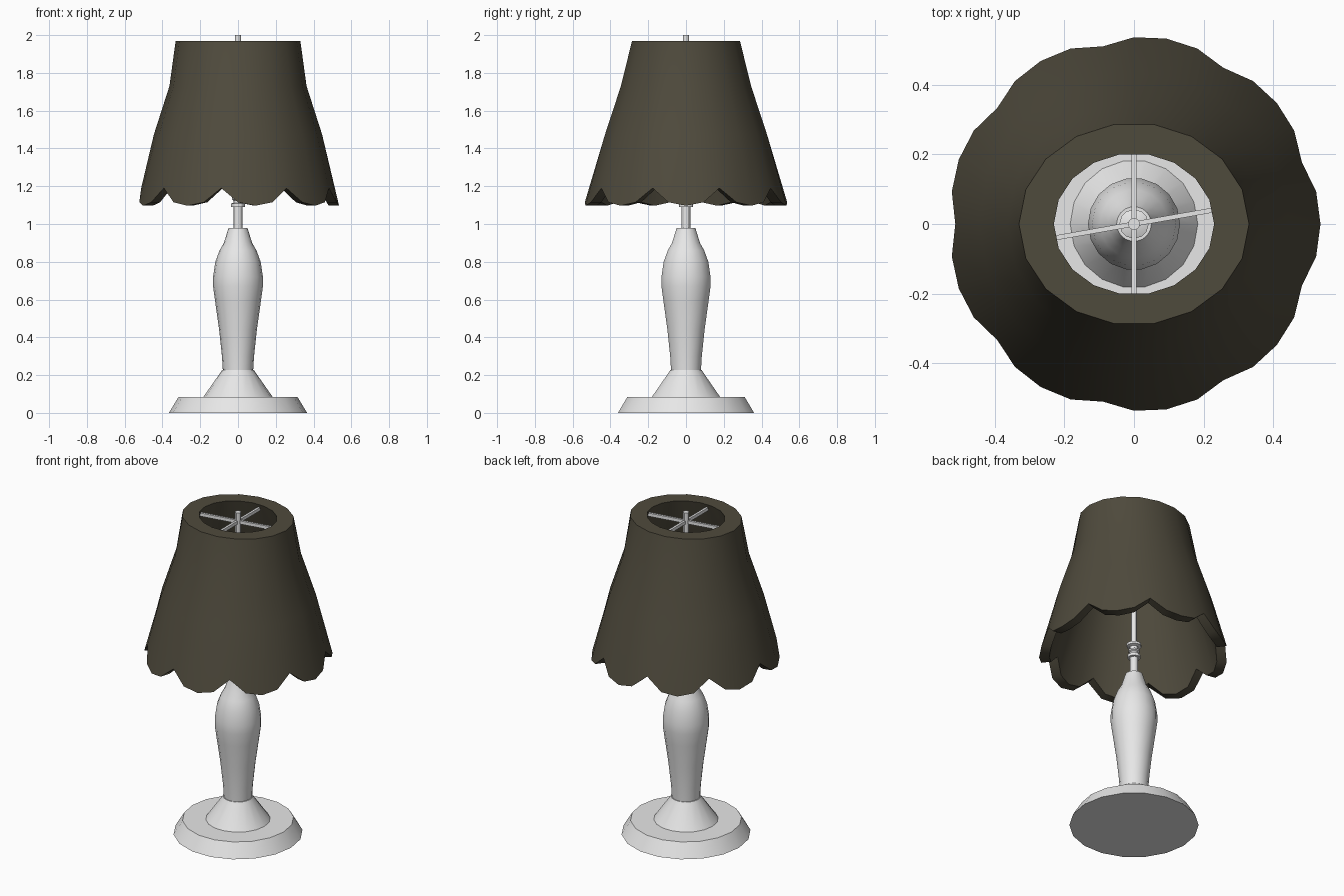
import bpy, bmesh, math
from mathutils import Matrix

if "Cube" in bpy.data.objects:
    bpy.data.objects.remove(bpy.data.objects["Cube"])


def material(name, rgb):
    m = bpy.data.materials.new(name)
    m.diffuse_color = (*rgb, 1)
    m.use_nodes = True
    m.node_tree.nodes["Principled BSDF"].inputs["Base Color"].default_value = m.diffuse_color
    return m


GREY = material("pale grey", (0.8, 0.8, 0.8))
BROWN = material("dark brown", (0.078, 0.069, 0.046))


def finish(name, bm, mat, angle=30):
    bmesh.ops.recalc_face_normals(bm, faces=bm.faces)
    me = bpy.data.meshes.new(name)
    bm.to_mesh(me)
    bm.free()
    ob = bpy.data.objects.new(name, me)
    bpy.context.collection.objects.link(ob)
    me.materials.append(mat)
    bpy.ops.object.select_all(action='DESELECT')
    ob.select_set(True)
    bpy.context.view_layer.objects.active = ob
    bpy.ops.object.shade_smooth_by_angle(angle=math.radians(angle))
    return ob


def skin(bm, rings, loop=False):
    n = len(rings[0])
    pairs = list(zip(rings, rings[1:]))
    if loop:
        pairs.append((rings[-1], rings[0]))
    for a, b in pairs:
        for i in range(n):
            j = (i + 1) % n
            bm.faces.new((a[i], a[j], b[j], b[i]))


def lathe(name, profile, sides=18):
    bm = bmesh.new()
    rings = []
    for r, z in profile:
        rings.append([bm.verts.new((r * math.cos(math.tau * i / sides),
                                    r * math.sin(math.tau * i / sides), z))
                      for i in range(sides)])
    skin(bm, rings)
    bm.faces.new(rings[0])
    bm.faces.new(rings[-1])
    return finish(name, bm, GREY)


# Foot, turned body, stem and bulb socket
lathe("base_plate", [(0.366, 0), (0.315, 0.085), (0.18, 0.085)])
lathe("base_cone", [(0.183, 0.08), (0.183, 0.085), (0.092, 0.215), (0.085, 0.227)])
lathe("body", [(0.08, 0.22), (0.085, 0.3), (0.1, 0.44), (0.121, 0.59), (0.132, 0.67),
               (0.132, 0.72), (0.12, 0.8), (0.098, 0.86), (0.075, 0.9), (0.05, 0.98)])
lathe("lower_stem", [(0.023, 0.97), (0.023, 1.1)], 12)
lathe("socket", [(0.037, 1.09), (0.037, 1.108), (0.024, 1.112), (0.024, 1.125),
                 (0.032, 1.13), (0.032, 1.14), (0.024, 1.145), (0.024, 1.16),
                 (0.042, 1.165), (0.042, 1.18), (0.018, 1.19)], 12)
lathe("upper_rod", [(0.017, 1.18), (0.017, 2.0)], 12)

# Thick shade: oval top, round bottom with nine scallops
N = 36
SCALLOP = [1.19, 1.115, 1.097, 1.115]
FLAT = math.cos(math.pi / 18)
outer = [(0.535, 0.54, None), (0.445, 0.435, 1.475), (0.363, 0.35, 1.73), (0.33, 0.29, 1.97)]
inner = [(0.23, 0.203, 1.97), (0.295, 0.28, 1.73), (0.38, 0.37, 1.475), (0.48, 0.48, None)]
bm = bmesh.new()
rings = []
for rx, ry, z in outer + inner:
    ring = []
    for i in range(N):
        a = math.tau * i / N
        h, k = z, 1.0
        if z is None:
            h = SCALLOP[(i - 18) % 4]
            k = 1 - 0.45 * (h - 1.097)
        elif i % 2:
            k = FLAT
        ring.append(bm.verts.new((rx * k * math.cos(a), ry * k * math.sin(a), h)))
    rings.append(ring)
skin(bm, rings, loop=True)
finish("lampshade", bm, BROWN, 32)

# Crossed spokes holding the shade
for i, (length, deg) in enumerate([(0.48, 10), (0.43, 90)]):
    bm = bmesh.new()
    bmesh.ops.create_cube(bm, size=1)
    bm.transform(Matrix.Translation((0, 0, 1.94)) @ Matrix.Rotation(math.radians(deg), 4, 'Z')
                 @ Matrix.Diagonal((length, 0.014, 0.02, 1)))
    finish(f"shade_spoke_{i + 1}", bm, GREY)
